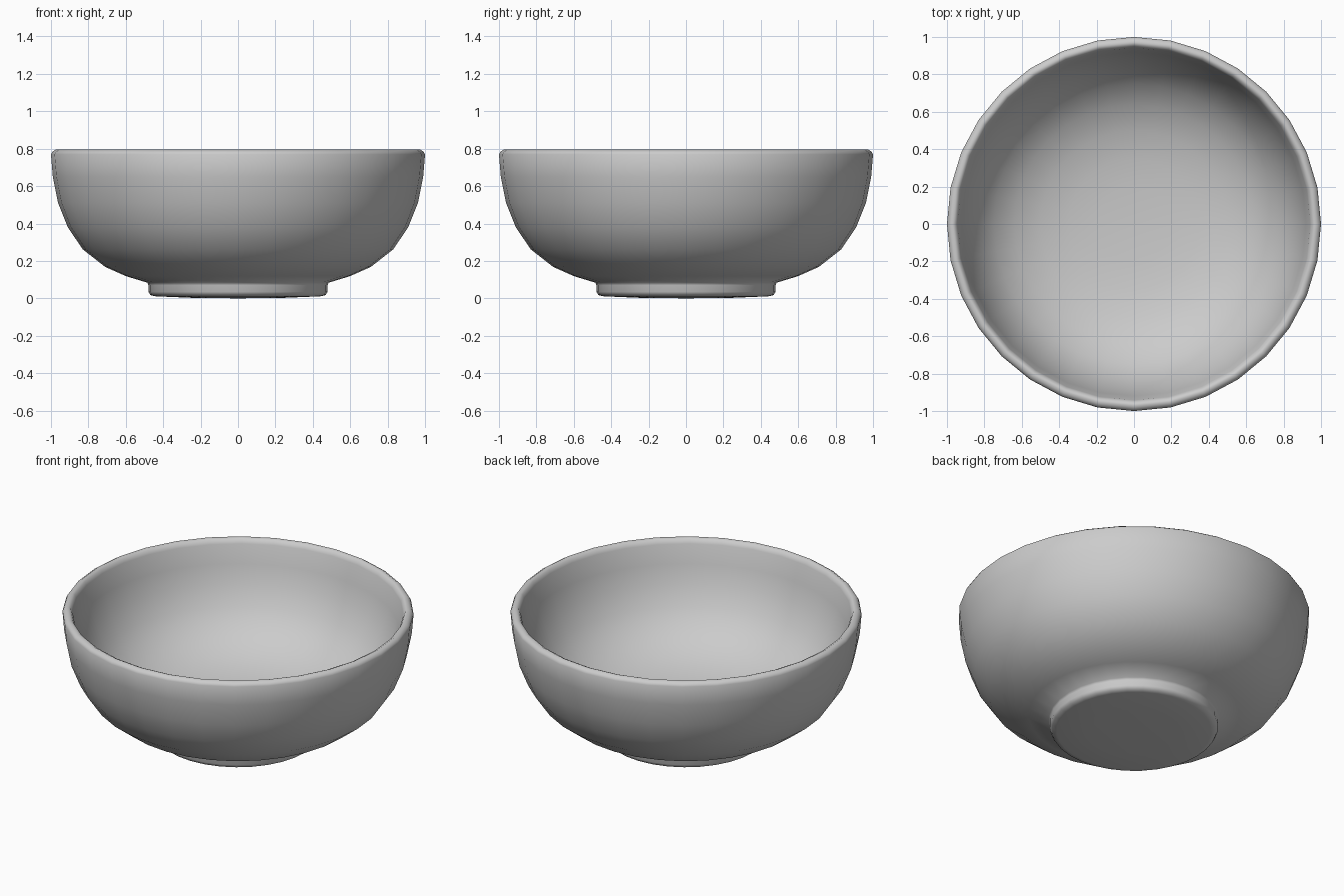
import bpy, bmesh
from math import cos, sin, tau

if "Cube" in bpy.data.objects:
    bpy.data.objects.remove(bpy.data.objects["Cube"])

SIDES = 32

# half-profile (radius, height): underside, foot ring, outer wall, rim, inner wall, floor
foot = [(0.25, 0.003), (0.44, 0.011), (0.468, 0.017), (0.479, 0.035),
        (0.479, 0.07), (0.485, 0.084)]
wall = [(0.60, 0.119), (0.71, 0.168), (0.83, 0.262), (0.91, 0.38),
        (0.962, 0.51), (0.99, 0.65), (1.0, 0.77)]
rim = [(0.993, 0.783), (0.972, 0.797), (0.953, 0.788), (0.942, 0.765)]
inside = [(0.92, 0.65), (0.885, 0.54), (0.828, 0.42), (0.75, 0.325),
          (0.64, 0.245), (0.50, 0.19), (0.35, 0.162), (0.2, 0.15)]

bm = bmesh.new()
rings = [[bm.verts.new((r * cos(tau * i / SIDES), r * sin(tau * i / SIDES), z))
          for i in range(SIDES)] for r, z in foot + wall + rim + inside]
for a, b in zip(rings, rings[1:]):
    for i in range(SIDES):
        j = (i + 1) % SIDES
        bm.faces.new((a[i], a[j], b[j], b[i]))

# close underside and floor with fans
bottom = bm.verts.new((0, 0, 0))
floor = bm.verts.new((0, 0, 0.146))
for i in range(SIDES):
    j = (i + 1) % SIDES
    bm.faces.new((bottom, rings[0][j], rings[0][i]))
    bm.faces.new((floor, rings[-1][i], rings[-1][j]))
bmesh.ops.recalc_face_normals(bm, faces=bm.faces)
for f in bm.faces:
    f.smooth = True

mesh = bpy.data.meshes.new("bowl")
bm.to_mesh(mesh)
bm.free()
bowl = bpy.data.objects.new("bowl", mesh)
bpy.context.collection.objects.link(bowl)
